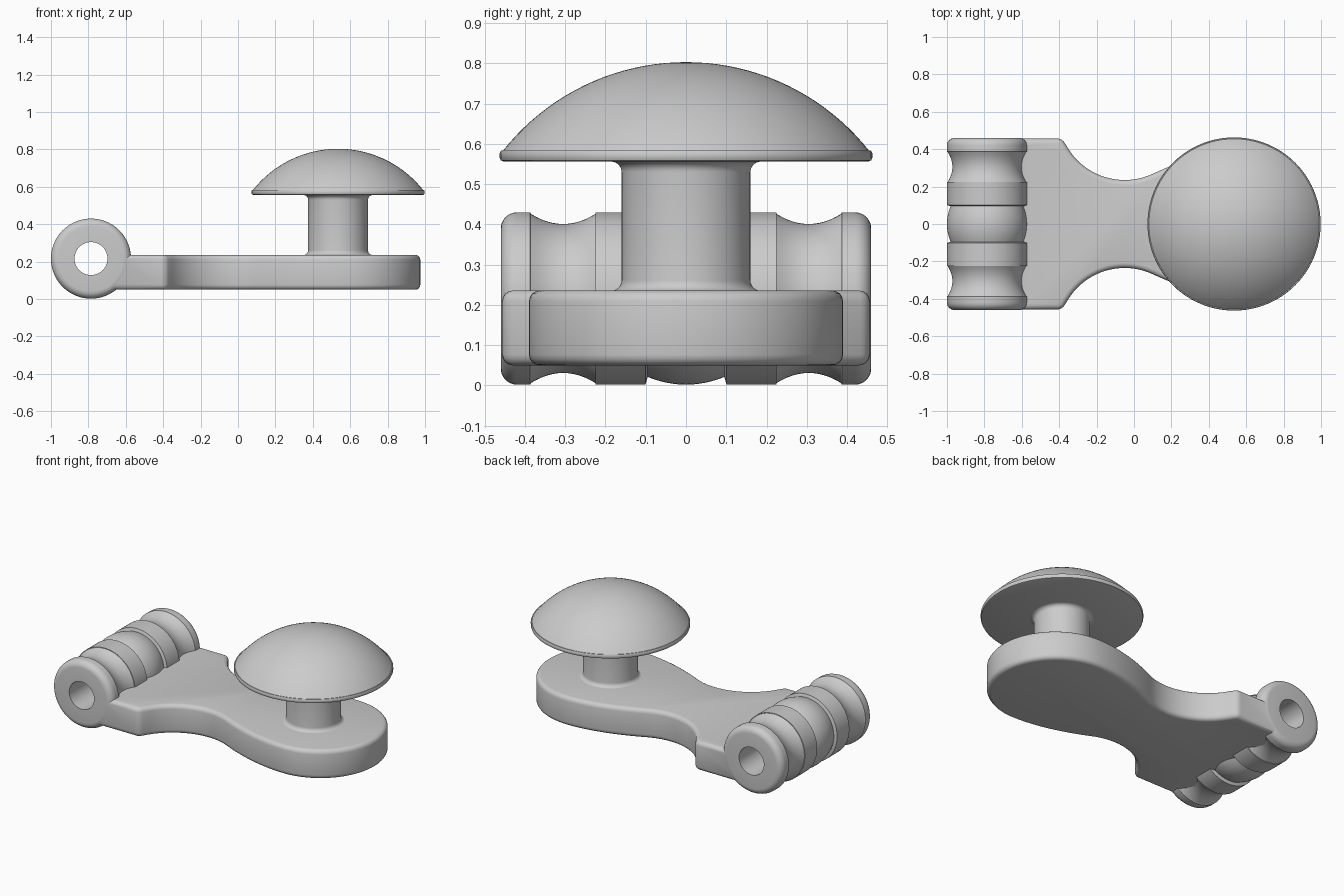
import bpy, bmesh
from math import sin, cos, pi, sqrt, radians, asin, atan2
from mathutils import Matrix, Vector
from mathutils.geometry import interpolate_bezier

if "Cube" in bpy.data.objects:
    bpy.data.objects.remove(bpy.data.objects["Cube"])


def add_object(name, bm):
    bmesh.ops.recalc_face_normals(bm, faces=bm.faces)
    mesh = bpy.data.meshes.new(name)
    bm.to_mesh(mesh)
    bm.free()
    ob = bpy.data.objects.new(name, mesh)
    bpy.context.collection.objects.link(ob)
    return ob


def lathe(name, profile, centre, along_y=False, n=96):
    """Capped solid of revolution from (radius, height) points; radius 0 closes to a tip."""
    bm = bmesh.new()
    rings = []
    for r, h in profile:
        k = 1 if r == 0 else n
        rings.append([bm.verts.new((r * cos(2 * pi * i / n), r * sin(2 * pi * i / n), h))
                      for i in range(k)])
    for a, b in zip(rings, rings[1:]):
        for i in range(n):
            j = (i + 1) % n
            bm.faces.new((a[i], a[j], b[0]) if len(b) == 1 else (a[i], a[j], b[j], b[i]))
    for ring in (rings[0], rings[-1]):
        if len(ring) > 1:
            bm.faces.new(ring)
    if along_y:
        bm.transform(Matrix.Rotation(-pi / 2, 4, 'X'))
    bm.transform(Matrix.Translation(centre))
    return add_object(name, bm)


def select_only(ob):
    bpy.ops.object.select_all(action='DESELECT')
    ob.select_set(True)
    bpy.context.view_layer.objects.active = ob


def boolean(ob, other, operation):
    mod = ob.modifiers.new(operation, 'BOOLEAN')
    mod.operation, mod.object, mod.solver = operation, other, 'EXACT'
    select_only(ob)
    bpy.ops.object.modifier_apply(modifier=mod.name)
    bpy.data.objects.remove(other)


def smooth(ob):
    select_only(ob)
    bpy.ops.object.shade_smooth_by_angle(angle=radians(28))


# Arm: outline of one half, mirrored, extruded and rounded
half = [(-0.787, 0.457), (-0.385, 0.457)]
cx, cy, R = -0.05, 0.59, 0.355
a0, a1 = atan2(0.40 - cy, -0.35 - cx) + 2 * pi, 2 * pi - pi / 2 + asin(0.15 / R)
half += [(cx + R * cos(a), cy + R * sin(a)) for a in (a0 + (a1 - a0) * i / 20 for i in range(21))]
x1, y1 = half[-1]
slope = 0.15 / sqrt(R * R - 0.15 ** 2)
half += [(p.x, p.y) for p in interpolate_bezier(
    Vector((x1, y1, 0)), Vector((x1 + 0.15, y1 + 0.15 * slope, 0)),
    Vector((0.42, 0.39, 0)), Vector((0.585, 0.39, 0)), 17)[1:]]
half += [(0.585 + 0.39 * sin(a), 0.39 * cos(a)) for a in (pi / 2 * i / 20 for i in range(1, 21))]
outline = half + [(x, -y) for x, y in reversed(half[:-1])]
bm = bmesh.new()
base = bm.faces.new([bm.verts.new((x, y, 0.05)) for x, y in outline])
top = bmesh.ops.extrude_face_region(bm, geom=[base])['geom']
bmesh.ops.translate(bm, verts=[v for v in top if isinstance(v, bmesh.types.BMVert)],
                    vec=(0, 0, 0.186))
arm = add_object("arm", bm)
bevel = arm.modifiers.new("rounding", 'BEVEL')
bevel.width, bevel.segments, bevel.use_clamp_overlap = 0.027, 4, False
bevel.limit_method, bevel.angle_limit = 'ANGLE', radians(35)
select_only(arm)
bpy.ops.object.modifier_apply(modifier=bevel.name)

# Hinge barrel: crowned centre, flat bands, concave grooves and rounded ends
r = 0.214
side = [(r - 0.019 * (i / 6) ** 2, 0.095 * i / 6) for i in range(7)]
side += [(r, 0.101), (r, 0.225)]
side += [(r - 0.004 - 0.025 * (1 - (i / 6) ** 2), 0.305 + 0.08 * i / 6) for i in range(-6, 7)]
side += [(r, 0.387)]
side += [(r - 0.04 + 0.04 * cos(a), 0.42 + 0.04 * sin(a)) for a in (pi / 12 * i for i in range(7))]
barrel = lathe("hinge_arm", [(p, -h) for p, h in reversed(side[1:])] + side,
               (-0.786, 0, 0.216), along_y=True)
boolean(barrel, arm, 'UNION')
pin_hole = lathe("pin_hole", [(0.088, -0.6), (0.088, 0.6)], (-0.786, 0, 0.216), along_y=True, n=64)
boolean(barrel, pin_hole, 'DIFFERENCE')
smooth(barrel)

# Knob: filleted post under a domed cap
f, steps = 0.026, [pi / 2 * i / 6 for i in range(7)]
knob = [(0.16 + f - f * sin(a), 0.235 + f - f * cos(a)) for a in steps]
knob += [(0.16 + f - f * cos(a), 0.556 - f + f * sin(a)) for a in steps]
knob += [(0.452, 0.556), (0.460, 0.559), (0.463, 0.566), (0.463, 0.576), (0.460, 0.583)]
dome_r = 0.58
end = asin(0.455 / dome_r)
knob += [(dome_r * sin(end * (1 - i / 20)), 0.803 - dome_r + dome_r * cos(end * (1 - i / 20)))
         for i in range(20)] + [(0, 0.803)]
smooth(lathe("knob", knob, (0.535, 0, 0)))
